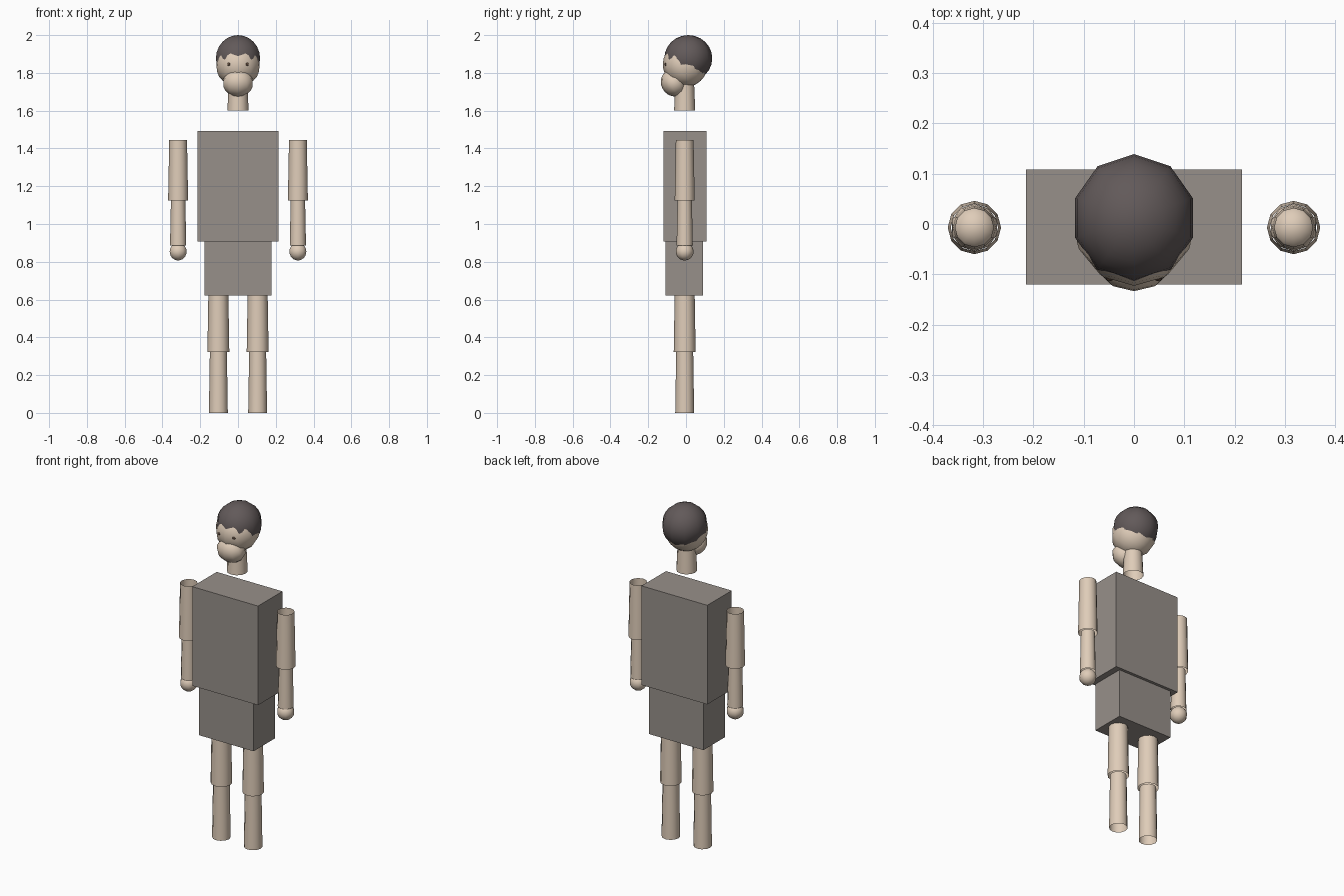
import bpy
import math

cube = bpy.data.objects.get("Cube")
if cube:
    bpy.data.objects.remove(cube, do_unlink=True)


def material(name, srgb):
    color = [(c / 255) ** 2.2 for c in srgb] + [1]
    mat = bpy.data.materials.new(name)
    mat.use_nodes = True
    mat.diffuse_color = color
    mat.node_tree.nodes["Principled BSDF"].inputs["Base Color"].default_value = color
    return mat


SKIN = material("skin", (222, 203, 183))
CLOTH = material("grey_cloth", (150, 143, 137))
HAIR = material("dark_hair", (98, 90, 90))
EYE = material("dark_eye", (95, 75, 62))
Y = -0.007


def finish(name, mat, smooth=True):
    obj = bpy.context.object
    obj.name = name
    obj.data.materials.append(mat)
    if smooth:
        bpy.ops.object.shade_smooth()
    return obj


def box(name, center, size):
    bpy.ops.mesh.primitive_cube_add(size=1, location=center)
    bpy.context.object.scale = size
    finish(name, CLOTH, smooth=False)


def tube(name, x, bottom, top, r_bottom, r_top):
    # Open-ended tapered limb
    bpy.ops.mesh.primitive_cone_add(
        vertices=12, radius1=r_bottom, radius2=r_top, depth=top - bottom,
        end_fill_type='NOTHING', location=(x, Y, (top + bottom) / 2))
    finish(name, SKIN)


def ball(name, mat, center, radii, segments=10, rings=12):
    bpy.ops.mesh.primitive_uv_sphere_add(
        segments=segments, ring_count=rings, radius=1, location=center)
    bpy.context.object.scale = radii
    return finish(name, mat)


# Body blocks
box("torso", (0, -0.006, 1.2), (0.43, 0.228, 0.586))
box("pelvis", (0, -0.009, 0.764), (0.356, 0.2, 0.287))

# Limbs and eyes, one set per side
for side, s in (("left", 1), ("right", -1)):
    tube(side + "_upper_arm", s * 0.317, 1.125, 1.446, 0.053, 0.047)
    tube(side + "_forearm", s * 0.317, 0.886, 1.13, 0.043, 0.038)
    ball(side + "_hand", SKIN, (s * 0.317, Y, 0.854), (0.047, 0.047, 0.047))
    tube(side + "_thigh", s * 0.104, 0.322, 0.622, 0.058, 0.053)
    tube(side + "_shin", s * 0.104, 0, 0.325, 0.05, 0.045)
    ball(side + "_eye", EYE, (s * 0.048, -0.105, 1.846), (0.009, 0.009, 0.009), 8, 6)

# Neck and head
tube("neck", 0, 1.6, 1.74, 0.056, 0.05)
face = ball("face", SKIN, (0, -0.004, 1.844), (0.119, 0.119, 0.119))
face.rotation_euler.x = math.radians(28)
ball("hair", HAIR, (0, 0.012, 1.877), (0.123, 0.127, 0.123))
muzzle = ball("muzzle", SKIN, (0, -0.064, 1.748), (0.082, 0.068, 0.074))
muzzle.rotation_euler.x = math.radians(28)
